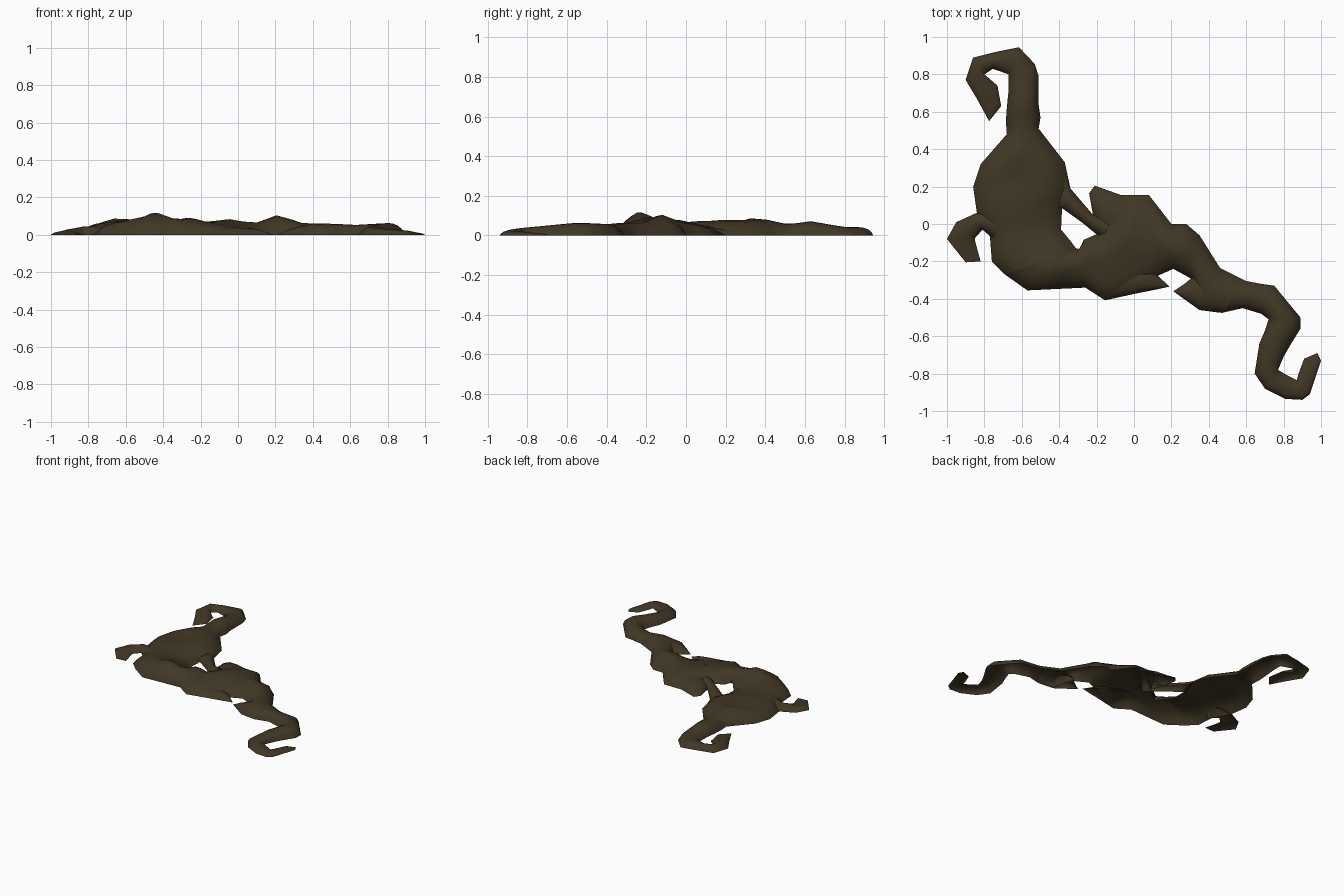
import bpy, bmesh, math

mat = bpy.data.materials.new("dark brown root")
mat.diffuse_color = (0.052, 0.039, 0.018, 1)

# cross-section positions from one edge to the other
ARCH = [0, 0.08, 0.2, 0.35, 0.5, 0.65, 0.8, 0.92, 1]
# hollows and knobs in the bark: x, y, radius, height offset
BUMPS = [(-.62, .25, .08, -.025), (-.65, .36, .07, .02), (-.47, .22, .07, .015),
         (-.44, -.23, .06, .03), (-.25, -.14, .05, .03), (-.03, -.22, .09, -.022),
         (-.07, -.09, .06, .012), (.20, -.13, .07, .025), (-.52, .0, .08, -.015)]


def bark(x, y):
    return sum(d * math.exp(-((x - bx) ** 2 + (y - by) ** 2) / r ** 2)
               for bx, by, r, d in BUMPS)


def limb(name, stations):
    """Loft an open-bottomed arched limb; station = edge x,y, edge x,y, height."""
    fine = []
    for p, q in zip(stations, stations[1:]):
        fine += [p, [(a + b) / 2 for a, b in zip(p, q)]]
    fine.append(stations[-1])
    bm = bmesh.new()
    rows = []
    for ax, ay, bx, by, h in fine:
        row = []
        for t in ARCH:
            x, y = ax + (bx - ax) * t, ay + (by - ay) * t
            s = max(0, 1 - (2 * t - 1) ** 2) ** 0.6
            z = s * (h + bark(x, y) * min(1, h / 0.05))
            row.append(bm.verts.new((x, y, min(max(z, 0), 0.118))))
        rows.append(row)
    for r, s in zip(rows, rows[1:]):
        for i in range(len(ARCH) - 1):
            bm.faces.new((r[i], r[i + 1], s[i + 1], s[i]))
    bmesh.ops.remove_doubles(bm, verts=bm.verts, dist=0.0005)
    bm.normal_update()
    for f in bm.faces:
        if f.normal.z < 0:
            f.normal_flip()
        f.smooth = True
    me = bpy.data.meshes.new(name)
    bm.to_mesh(me)
    bm.free()
    me.materials.append(mat)
    ob = bpy.data.objects.new(name, me)
    bpy.context.collection.objects.link(ob)


# hooked upper root widening into the left lobe
limb("upper_root", [
    (-.775, .55, -.775, .55, 0), (-.84, .67, -.71, .63, .02),
    (-.90, .77, -.73, .74, .03), (-.86, .89, -.80, .80, .037),
    (-.74, .92, -.755, .83, .038), (-.615, .945, -.67, .80, .042),
    (-.53, .855, -.67, .77, .042), (-.51, .79, -.67, .72, .05),
    (-.51, .64, -.68, .62, .072), (-.50, .57, -.685, .55, .062),
    (-.51, .51, -.68, .48, .06),
    (-.37, .33, -.82, .32, .085), (-.34, .19, -.86, .20, .08),
    (-.385, .08, -.84, .06, .075), (-.39, -.03, -.77, -.07, .07),
    (-.34, -.09, -.76, -.20, .08), (-.31, -.13, -.69, -.27, .09)])

# main trunk running right
limb("trunk", [
    (-.31, -.13, -.69, -.27, .09), (-.29, -.135, -.57, -.355, .09),
    (-.27, -.085, -.26, -.34, .08), (-.19, -.05, -.155, -.408, .072),
    (-.07, .155, -.02, -.36, .078), (.08, .155, .12, -.28, .065),
    (.20, 0, .21, -.24, .08), (.28, 0, .32, -.30, .075),
    (.35, -.06, .34, -.36, .062), (.46, -.235, .36, -.46, .062),
    (.60, -.305, .47, -.475, .058)])

# curled tail at the lower right
limb("tail_root", [
    (.60, -.305, .47, -.475, .058), (.68, -.32, .58, -.45, .053),
    (.75, -.33, .68, -.48, .058), (.89, -.50, .72, -.51, .063),
    (.89, -.56, .70, -.57, .063), (.84, -.64, .67, -.64, .056),
    (.80, -.71, .645, -.80, .045), (.77, -.78, .70, -.88, .038),
    (.82, -.81, .81, -.935, .03), (.87, -.835, .90, -.94, .025),
    (.88, -.80, .94, -.91, .022), (.91, -.72, 1, -.73, .01),
    (.98, -.69, .98, -.69, 0)])

# small hook on the far left
limb("left_hook", [
    (-.74, .06, -.74, -.09, .045), (-.84, .06, -.81, -.03, .045),
    (-.95, .01, -.85, -.075, .03), (-1, -.08, -.85, -.09, .02),
    (-.90, -.205, -.82, -.20, .0)])

# thin bridge between lobe and trunk
limb("bridge", [
    (-.36, .27, -.42, .06, .03), (-.34, .19, -.385, .085, .04),
    (-.22, .05, -.28, .01, .04), (-.12, .03, -.17, -.08, .05)])

# side flaps of the trunk
limb("upper_flap", [
    (-.21, .205, -.24, .165, .0), (-.07, .155, -.22, .05, .05),
    (.08, .12, -.16, -.10, .06)])
limb("lower_flap", [
    (-.155, -.408, -.10, -.15, .05), (0, -.374, .05, -.20, .045),
    (.10, -.354, .12, -.27, .03), (.19, -.335, .19, -.335, 0)])
limb("spur", [
    (.21, -.36, .21, -.36, 0), (.28, -.41, .27, -.32, .03),
    (.35, -.46, .33, -.27, .05), (.45, -.473, .42, -.25, .055)])
